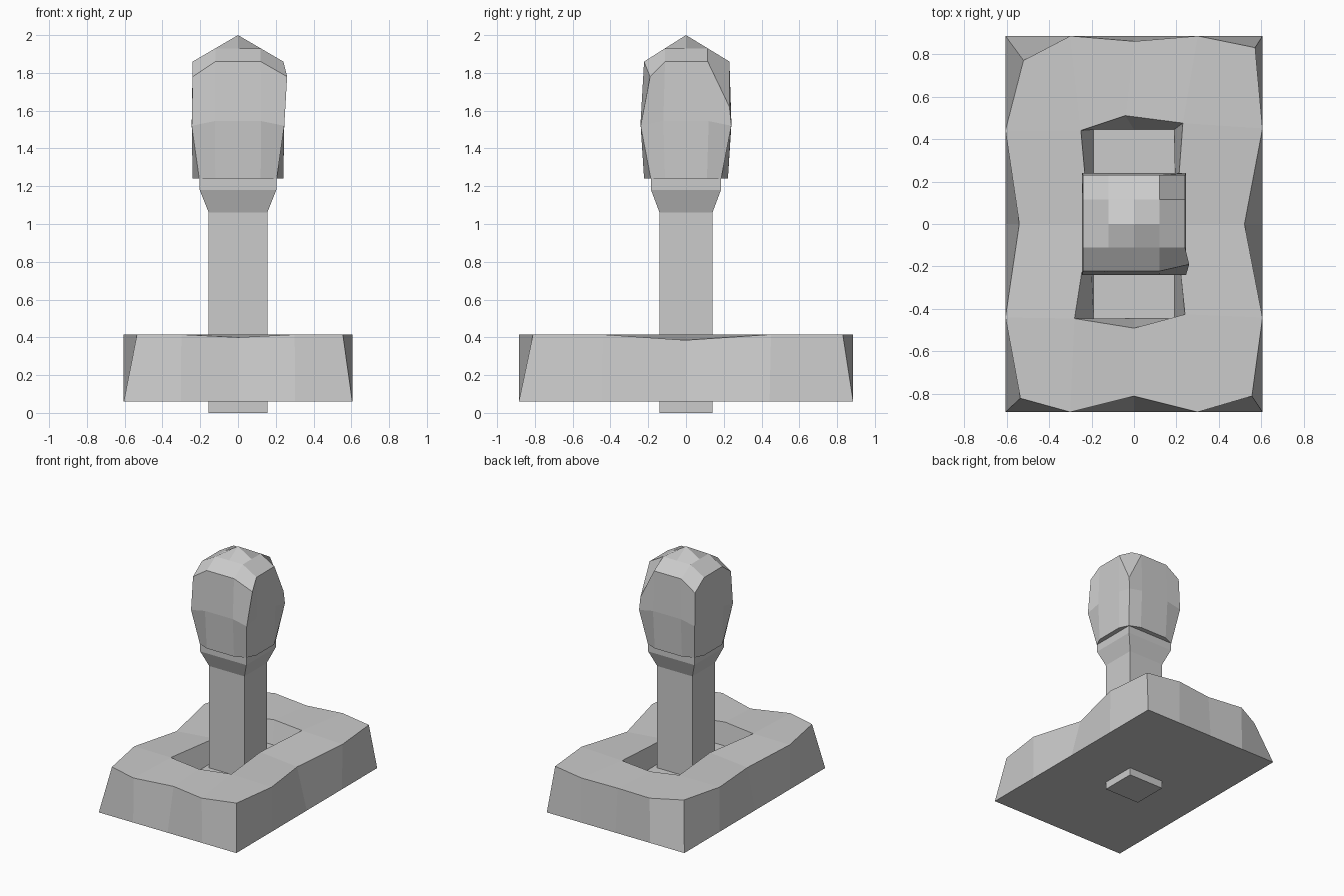
import bpy, bmesh

if "Cube" in bpy.data.objects:
    bpy.data.objects.remove(bpy.data.objects["Cube"])

# Perimeter of a 5x5 grid (n=2) or 3x3 grid (n=1), counter-clockwise indices
def perimeter(n):
    r = range(-n, n)
    return ([(i, -n) for i in r] + [(n, j) for j in r] +
            [(-i, n) for i in r] + [(-n, -j) for j in r])


def bridge(bm, a, b):
    for k in range(len(a)):
        m = (k + 1) % len(a)
        bm.faces.new((a[k], a[m], b[m], b[k]))


def finish(bm, name):
    bmesh.ops.recalc_face_normals(bm, faces=bm.faces)
    me = bpy.data.meshes.new(name)
    bm.to_mesh(me)
    bm.free()
    ob = bpy.data.objects.new(name, me)
    bpy.context.collection.objects.link(ob)
    return ob


# Block with a 5x5 sculpted top, lower rings on the sides, optional centre gap
def grid_block(top, rings, gap=False):
    bm = bmesh.new()
    r = range(-2, 3)
    g = {(i, j): bm.verts.new(top(i, j)) for i in r for j in r
         if not (gap and i == 0 and j == 0)}
    for i in range(-2, 2):
        for j in range(-2, 2):
            if gap and i in (-1, 0) and j in (-1, 0):
                continue
            bm.faces.new((g[i, j], g[i+1, j], g[i+1, j+1], g[i, j+1]))
    upper = [g[p] for p in perimeter(2)]
    for fn in rings:
        lower = [bm.verts.new(fn(i, j)) for i, j in perimeter(2)]
        bridge(bm, lower, upper)
        upper = lower
    bm.faces.new(upper)
    return bm, g


# Rough stone base with a sunken pocket
BASE = {
    (-2, 2): (-.52, .77, .415), (-1, 2): (-.30, .885, .415), (0, 2): (0, .86, .405),
    (1, 2): (.30, .885, .415), (2, 2): (.57, .83, .415), (2, 1): (.605, .45, .415),
    (2, 0): (.52, 0, .385), (2, -1): (.605, -.44, .415), (2, -2): (.555, -.81, .415),
    (1, -2): (.30, -.885, .415), (0, -2): (0, -.81, .40), (-1, -2): (-.30, -.885, .415),
    (-2, -2): (-.535, -.82, .415), (-2, -1): (-.605, -.44, .415),
    (-2, 0): (-.54, 0, .385), (-2, 1): (-.605, .44, .415),
    (-1, 1): (-.25, .44, .415), (0, 1): (-.04, .51, .415), (1, 1): (.23, .475, .415),
    (1, 0): (.195, 0, .415), (1, -1): (.24, -.425, .415), (0, -1): (0, -.49, .415),
    (-1, -1): (-.28, -.445, .415), (-1, 0): (-.21, 0, .415),
}
bm, g = grid_block(lambda i, j: BASE[i, j],
                   [lambda i, j: (.605*i/2, .885*j/2, .06)], gap=True)
rim = [g[p] for p in perimeter(1)]
floor = [bm.verts.new((.19*i, .445*j, .25)) for i, j in perimeter(1)]
bridge(bm, rim, floor)
bm.faces.new(floor)
finish(bm, "stone_base")

# Square post flaring into a collar
bm = bmesh.new()
prev = None
for x, y, z in [(.155, .14, 0), (.155, .14, 1.06), (.203, .185, 1.18), (.203, .185, 1.25)]:
    ring = [bm.verts.new((sx*x, sy*y, z)) for sx, sy in ((-1, -1), (1, -1), (1, 1), (-1, 1))]
    if prev:
        bridge(bm, prev, ring)
    else:
        bm.faces.new(ring)
    prev = ring
bm.faces.new(prev)
finish(bm, "post")


# Faceted head: low domed top, one chipped corner, bulged waist, narrowed foot
def corner(i, j):
    return abs(i) == 2 and abs(j) == 2


def head_top(i, j):
    x, y = .12*i, (.115 if j > 0 else .111)*j
    z = 2 - .07*max(abs(i), abs(j))
    if (i, j) == (2, 2):
        z = 1.62
    elif corner(i, j):
        z = 1.78
    if (i, j) == (2, -2):
        x, y = .26, -.19
    return (x, y, z)


def head_waist(i, j):
    return (.1225*i, .12*j, 1.52 if corner(i, j) else 1.545)


def head_foot(i, j):
    if corner(i, j):
        return (.1025*i, .093*j, 1.24)
    return (.12*i, .111*j, 1.24)


bm, g = grid_block(head_top, [head_waist, head_foot])
finish(bm, "head")
